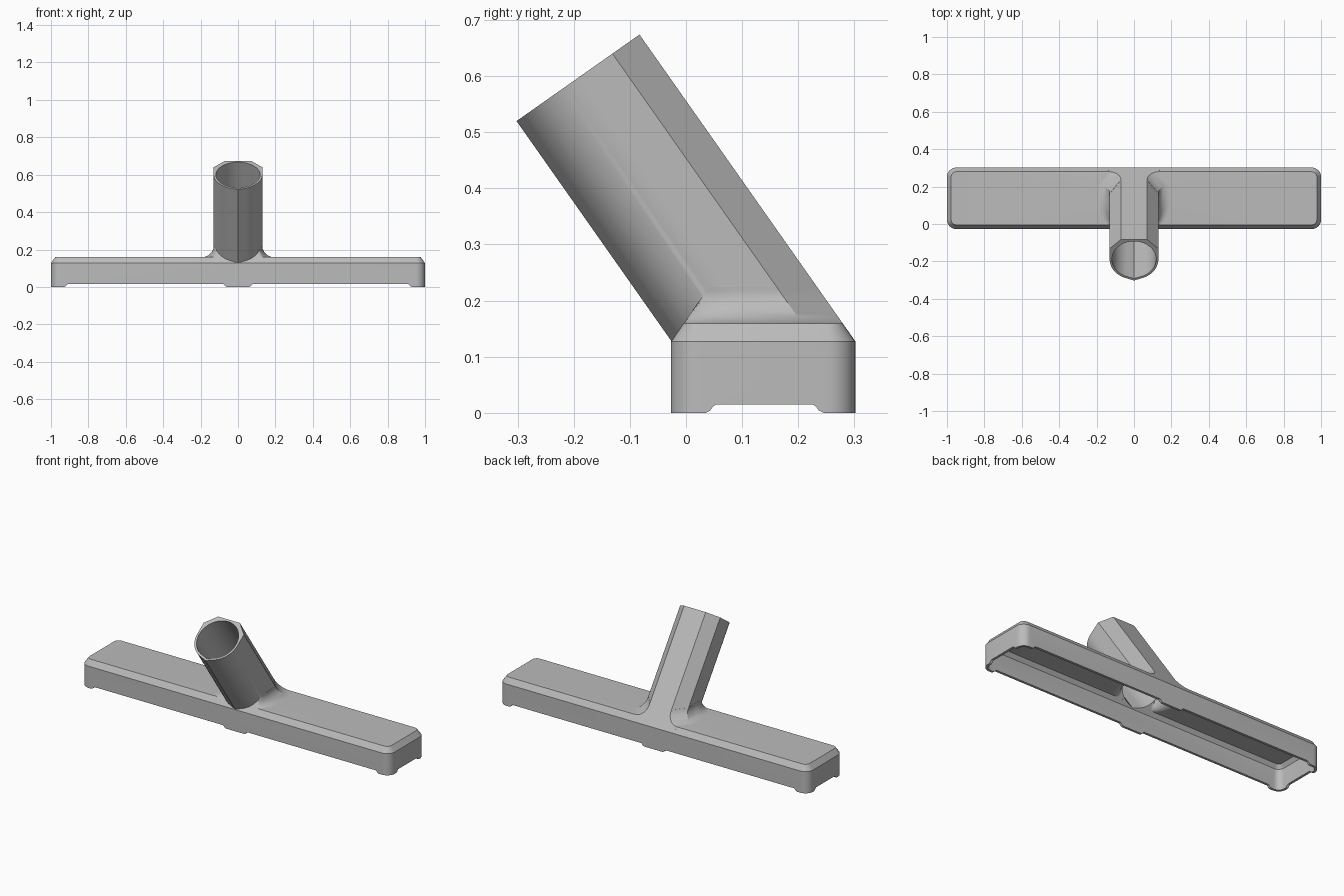
import bpy, bmesh, math

old = bpy.data.objects.get("Cube")
if old:
    bpy.data.objects.remove(old, do_unlink=True)

# Main dimensions
FRONT, BACK, HALF_X = -0.027, 0.302, 1.0
MID_Y, HALF_Y = (FRONT + BACK) / 2, (BACK - FRONT) / 2
WALL_Z, TOP_Z, WALL = 0.127, 0.159, 0.014
DY, DZ = -0.5755, 0.8178           # tube axis direction
END_Y, END_Z = -0.1925, 0.597      # centre of the tube mouth
FILLET = 0.065

grey = bpy.data.materials.new("light_grey_plastic")
grey.use_nodes = True
colour = (0.5, 0.5, 0.5, 1)
grey.diffuse_color = colour
grey.node_tree.nodes["Principled BSDF"].inputs["Base Color"].default_value = colour


def loft(name, rings):
    """Closed solid through rings that share a point count."""
    bm = bmesh.new()
    loops = [[bm.verts.new(p) for p in ring] for ring in rings]
    n = len(loops[0])
    for a, b in zip(loops, loops[1:]):
        for i in range(n):
            j = (i + 1) % n
            bm.faces.new((a[i], a[j], b[j], b[i]))
    bm.faces.new(loops[0][::-1])
    bm.faces.new(loops[-1])
    bmesh.ops.recalc_face_normals(bm, faces=bm.faces)
    mesh = bpy.data.meshes.new(name)
    bm.to_mesh(mesh)
    bm.free()
    mesh.materials.append(grey)
    ob = bpy.data.objects.new(name, mesh)
    bpy.context.collection.objects.link(ob)
    return ob


def combine(target, other, operation):
    mod = target.modifiers.new(operation.lower(), 'BOOLEAN')
    mod.object, mod.operation, mod.solver = other, operation, 'EXACT'
    bpy.context.view_layer.objects.active = target
    bpy.ops.object.modifier_apply(modifier=mod.name)
    bpy.data.objects.remove(other, do_unlink=True)


def rounded_ring(z, inset, radius=0.05, steps=8):
    r = radius - inset
    cx, cy = HALF_X - inset - r, HALF_Y - inset - r
    ring = []
    for k, (sx, sy) in enumerate(((1, 1), (-1, 1), (-1, -1), (1, -1))):
        for i in range(steps + 1):
            a = math.pi / 2 * (k + i / steps)
            ring.append((sx * cx + r * math.cos(a),
                         MID_Y + sy * cy + r * math.sin(a), z))
    return ring


def section(r, flat_top):
    """Tube cross-section (x, w): pointed underneath, faceted or round on top."""
    centre, tip = 0.004, math.radians(19.5)
    side = [(0.07, 0.134), (0.13, 0.075)] if flat_top else []
    start, stop = (0 if flat_top else math.radians(87)), tip - math.pi / 2
    steps = 20 if flat_top else 40
    for i in range(steps + 1):
        a = start + (stop - start) * i / steps
        side.append((r * math.cos(a), centre + r * math.sin(a)))
    return side + [(0, centre - r / math.cos(tip))] + [(-x, w) for x, w in reversed(side)]


def across(sec, s):
    """Ring square to the tube axis."""
    return [(x, END_Y + w * DZ + s * DY, END_Z - w * DY + s * DZ) for x, w in sec]


def level(sec, z, flare=0, front=None):
    """Horizontal ring, widened in x and cut by the sloping front plane."""
    ring = []
    for x, w in sec:
        s = (z - END_Z + w * DY) / DZ
        y = END_Y + w * DZ + s * DY
        if front is not None:
            y = max(y, front - (z - WALL_Z) * DY / DZ)
        ring.append((x + (math.copysign(flare, x) if x else 0), y, z))
    return ring


def flare_rings(sec, base, radius, front):
    rings = [level(sec, base - 0.012, radius, front)]
    for i in range(13):
        a = math.pi / 2 * i / 12
        rings.append(level(sec, base + radius * (1 - math.cos(a)),
                           radius * (1 - math.sin(a)) - 0.001, front))
    return rings


outer, inner = section(0.13, True), section(0.118, False)
slope = -DY / DZ

# Outer shell: bar, flared neck and slanted tube
nozzle = loft("floor_nozzle", [rounded_ring(0, 0), rounded_ring(WALL_Z, 0),
                               rounded_ring(TOP_Z, (TOP_Z - WALL_Z) * slope)])
tube = loft("tube", [level(outer, WALL_Z), across(outer, 0)])
neck = loft("neck", flare_rings(outer, TOP_Z, FILLET, FRONT))
combine(nozzle, tube, 'UNION')
combine(nozzle, neck, 'UNION')

# Hollow inside, open below and at the tube mouth
low, high = WALL_Z - 0.32 * WALL, TOP_Z - WALL
cavity = loft("bar_cavity", [rounded_ring(-0.02, WALL), rounded_ring(low, WALL),
                             rounded_ring(high, WALL + (high - low) * slope)])
bore = loft("tube_bore", [level(inner, WALL_Z), across(inner, 0.05)])
neck_cavity = loft("neck_cavity", flare_rings(inner, high, FILLET + WALL,
                                              FRONT + 1.22 * WALL))
for cutter in (cavity, bore, neck_cavity):
    combine(nozzle, cutter, 'DIFFERENCE')


# Shallow air gaps in the lower rim, leaving feet at the corners and middle
def gap_profile(a, b):
    return [(a - 0.02, -0.02), (a, 0), (a + 0.008, 0.004), (a + 0.014, 0.012),
            (a + 0.02, 0.015), (b - 0.02, 0.015), (b - 0.014, 0.012),
            (b - 0.008, 0.004), (b, 0), (b + 0.02, -0.02)]


for side in (-1, 1):
    gap = loft("long_gap", [[(side * u, y, z) for u, z in gap_profile(0.06, 0.93)]
                            for y in (-0.5, 0.5)])
    combine(nozzle, gap, 'DIFFERENCE')
end_gap = loft("end_gap", [[(x, u, z) for u, z in gap_profile(0.035, 0.245)]
                           for x in (-1.2, 1.2)])
combine(nozzle, end_gap, 'DIFFERENCE')

# Smooth curves, keep the edges crisp
bpy.ops.object.select_all(action='DESELECT')
nozzle.select_set(True)
bpy.context.view_layer.objects.active = nozzle
bpy.ops.object.shade_smooth_by_angle(angle=math.radians(25))
